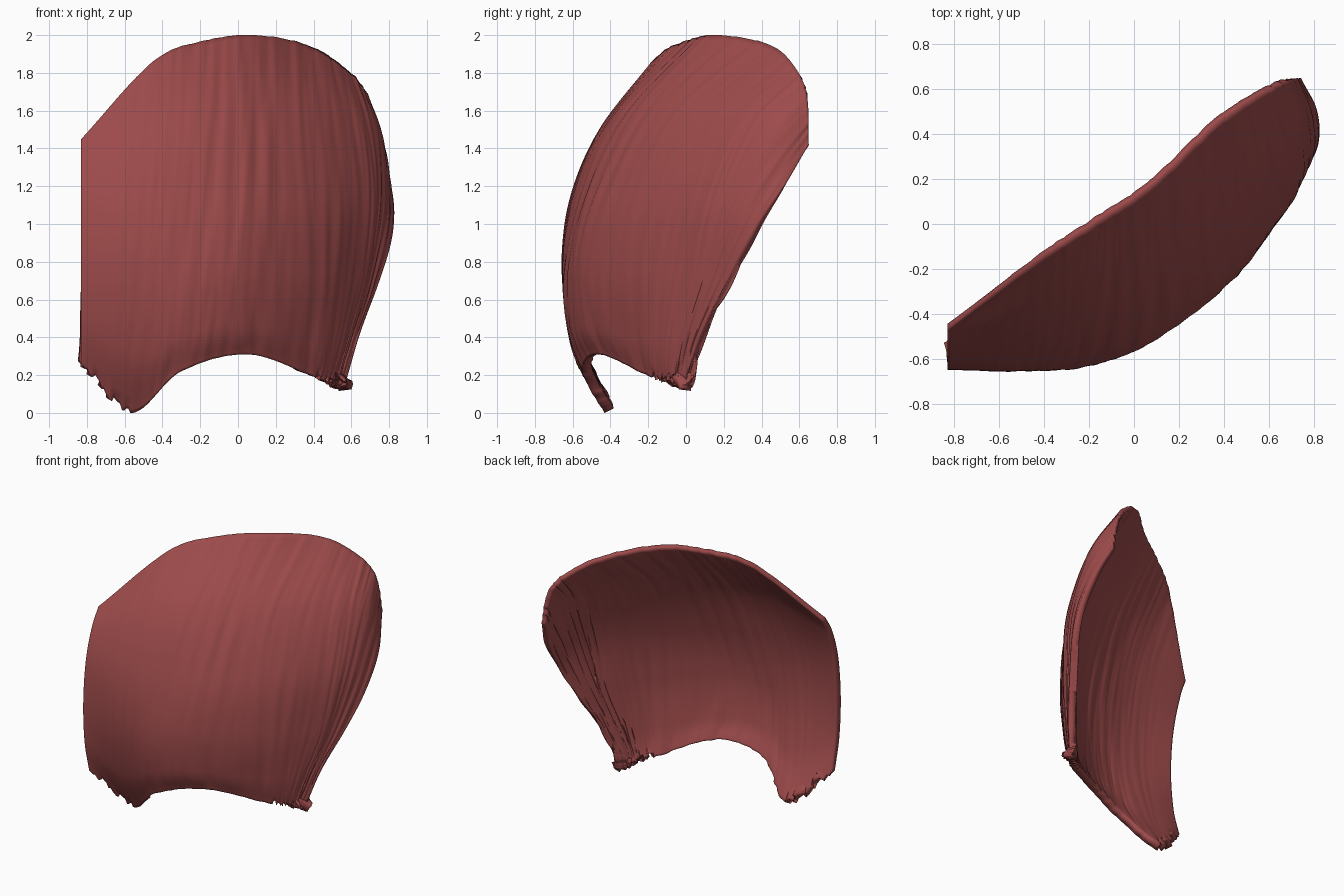
import bpy, bmesh, random
from mathutils import Vector, noise

if "Cube" in bpy.data.objects:
    bpy.data.objects.remove(bpy.data.objects["Cube"])

random.seed(4)

# Fibre profiles, left to right; each runs from the bottom edge to the upper rim
PROFILES = [
    [(-.83, -.58, .26), (-.83, -.635, .5), (-.83, -.65, .8), (-.83, -.62, 1.1), (-.83, -.55, 1.32), (-.83, -.47, 1.45)],
    [(-.57, -.43, .0), (-.56, -.58, .3), (-.53, -.655, .7), (-.51, -.62, 1.1), (-.48, -.46, 1.5), (-.45, -.18, 1.86)],
    [(-.30, -.55, .22), (-.27, -.62, .42), (-.25, -.64, .75), (-.22, -.56, 1.15), (-.2, -.37, 1.57), (-.18, .0, 1.97)],
    [(.05, -.46, .31), (.05, -.52, .47), (.06, -.535, .78), (.08, -.45, 1.15), (.09, -.22, 1.6), (.09, .18, 2.0)],
    [(.38, -.21, .2), (.4, -.25, .4), (.42, -.27, .75), (.42, -.2, 1.15), (.38, .02, 1.6), (.36, .44, 1.95)],
    [(.5, -.09, .15), (.57, -.06, .4), (.65, .02, .75), (.68, .1, 1.15), (.63, .27, 1.55), (.55, .57, 1.84)],
    [(.53, -.05, .14), (.605, .01, .4), (.70, .12, .72), (.765, .24, 1.1), (.755, .43, 1.47), (.69, .64, 1.68)],
    [(.56, -.01, .13), (.64, .07, .4), (.74, .21, .68), (.82, .36, .97), (.815, .52, 1.2), (.745, .65, 1.42)],
]
NU, NV = 168, 72


def spline(pts, t):
    """Catmull-Rom through pts, t in 0..1"""
    pts = [Vector(p) for p in pts]
    pts = [2 * pts[0] - pts[1]] + pts + [2 * pts[-1] - pts[-2]]
    x = t * (len(pts) - 3)
    i = min(int(x), len(pts) - 4)
    f = x - i
    a, b, c, d = pts[i:i + 4]
    return .5 * (2 * b + (c - a) * f + (2 * a - 5 * b + 4 * c - d) * f * f
                 + (3 * b - a - 3 * c + d) * f ** 3)


# Curved outer sheet lofted across the profiles
bm = bmesh.new()
rows = []
for j in range(NV + 1):
    section = [spline(p, j / NV) for p in PROFILES]
    rows.append([bm.verts.new(spline(section, i / NU)) for i in range(NU + 1)])
for j in range(NV):
    for i in range(NU):
        bm.faces.new((rows[j][i], rows[j][i + 1], rows[j + 1][i + 1], rows[j + 1][i]))
bm.normal_update()

# Fibre grooves running along the sheet
normals = [[v.normal.copy() for v in row] for row in rows]
for j, row in enumerate(rows):
    for i, v in enumerate(row):
        u, h = i / NU, j / NV
        n = noise.noise((u * 38, h * 3, 1)) + .5 * noise.noise((u * 75, h * 5, 7))
        v.co += normals[j][i] * n * .006 * min(1, 4 * u)

# Frayed bottom corners
for i in range(1, NU):
    u = i / NU
    if u < .14 or u > .6:
        k = random.uniform(-.01, .035)
        for j in range(4):
            v = rows[j][i]
            v.co.z = max(0, v.co.z + k * (1 - j / 4))
for v in bm.verts:
    v.co.x = max(v.co.x, -.83)

mesh = bpy.data.meshes.new("muscle_sheet")
bm.verts.index_update()
bm.to_mesh(mesh)
bm.free()
sheet = bpy.data.objects.new("muscle_sheet", mesh)
bpy.context.collection.objects.link(sheet)

# Thickness, thinning toward the upper rim
group = sheet.vertex_groups.new(name="thickness")
for j in range(NV + 1):
    w = 1 - .45 * (j / NV) ** 3
    group.add(list(range(j * (NU + 1), (j + 1) * (NU + 1))), w, 'REPLACE')
solid = sheet.modifiers.new("thickness", 'SOLIDIFY')
solid.thickness = .055
solid.offset = -1
solid.vertex_group = "thickness"

mat = bpy.data.materials.new("muscle_red")
mat.diffuse_color = (.34, .07, .07, 1)
mat.use_nodes = True
mat.node_tree.nodes["Principled BSDF"].inputs["Base Color"].default_value = mat.diffuse_color
mesh.materials.append(mat)

bpy.context.view_layer.objects.active = sheet
sheet.select_set(True)
bpy.ops.object.shade_smooth_by_angle(angle=.9)
